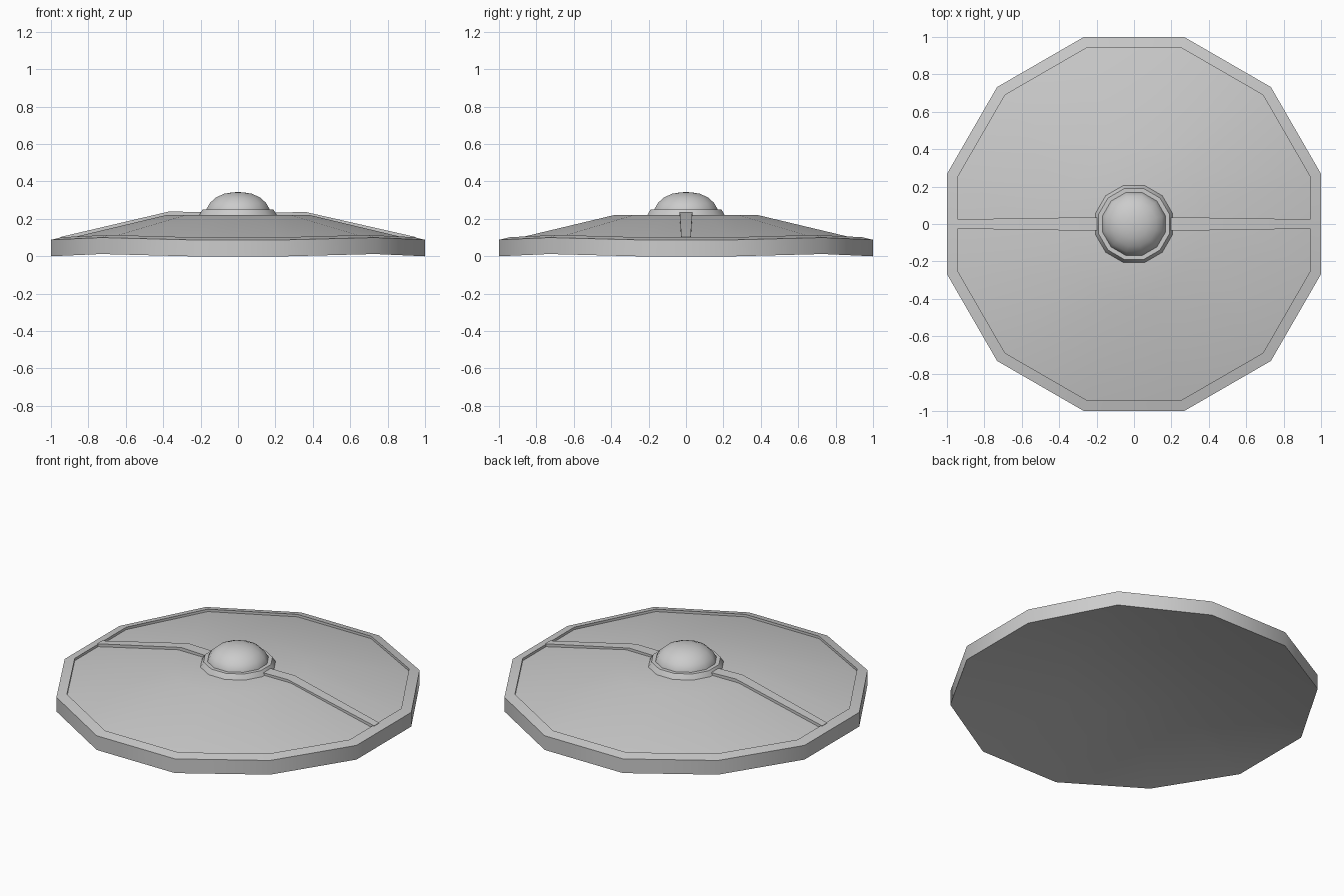
import bpy
import bmesh
from math import cos, sin, pi, radians

if "Cube" in bpy.data.objects:
    bpy.data.objects.remove(bpy.data.objects["Cube"])

SIDES = 12


def finish(name, bm, angle):
    bmesh.ops.recalc_face_normals(bm, faces=bm.faces)
    mesh = bpy.data.meshes.new(name)
    bm.to_mesh(mesh)
    bm.free()
    obj = bpy.data.objects.new(name, mesh)
    bpy.context.collection.objects.link(obj)
    bpy.ops.object.select_all(action='DESELECT')
    obj.select_set(True)
    bpy.context.view_layer.objects.active = obj
    bpy.ops.object.shade_smooth_by_angle(angle=radians(angle))
    return obj


def lathe(name, profile, angle=35, sides=SIDES, lift=0.0):
    """Solid of revolution; profile holds (flat-to-centre distance, z).
    lift raises the outer diagonal corners."""
    bm = bmesh.new()
    rings = []
    for a, z in profile:
        r = a / cos(pi / sides)
        up = lift if a > .9 else 0
        rings.append([bm.verts.new((r * cos((k + .5) * 2 * pi / sides),
                                    r * sin((k + .5) * 2 * pi / sides),
                                    z + (up if k % 3 == 1 else 0)))
                      for k in range(sides)])
    for lo, hi in zip(rings, rings[1:]):
        for k in range(sides):
            n = (k + 1) % sides
            bm.faces.new((lo[k], lo[n], hi[n], hi[k]))
    bm.faces.new(rings[0])
    bm.faces.new(rings[-1])
    return finish(name, bm, angle)


# Disc: hollow underside, outer wall, raised rim, recessed sloping panels
lathe("disc_body", [(.385, .135), (1, 0), (1, .088), (.942, .102),
                    (.942, .087), (.385, .22)], lift=.012)

# Collar and dome in the middle
lathe("centre_collar", [(.211, .21), (.206, .222), (.19, .25), (.168, .25)], 40)
lathe("centre_dome", [(.17, .225), (.167, .255), (.150, .285), (.119, .314),
                      (.075, .334), (.035, .341), (.004, .343)], 50)

# Tapered raised strips running from the collar to the rim
for side, name, peak in ((1, "right_strip", .236), (-1, "left_strip", .24)):
    bm = bmesh.new()
    path = [(.15, .036, .234), (.365, .034, peak), (.95, .025, .103)]
    sections = [[bm.verts.new((side * x, y, h)) for y, h in
                 ((-w, z - .04), (w, z - .04), (w, z), (-w, z))]
                for x, w, z in path]
    for a, b in zip(sections, sections[1:]):
        for k in range(4):
            n = (k + 1) % 4
            bm.faces.new((a[k], a[n], b[n], b[k]))
    bm.faces.new(sections[0])
    bm.faces.new(sections[-1])
    finish(name, bm, 35)
